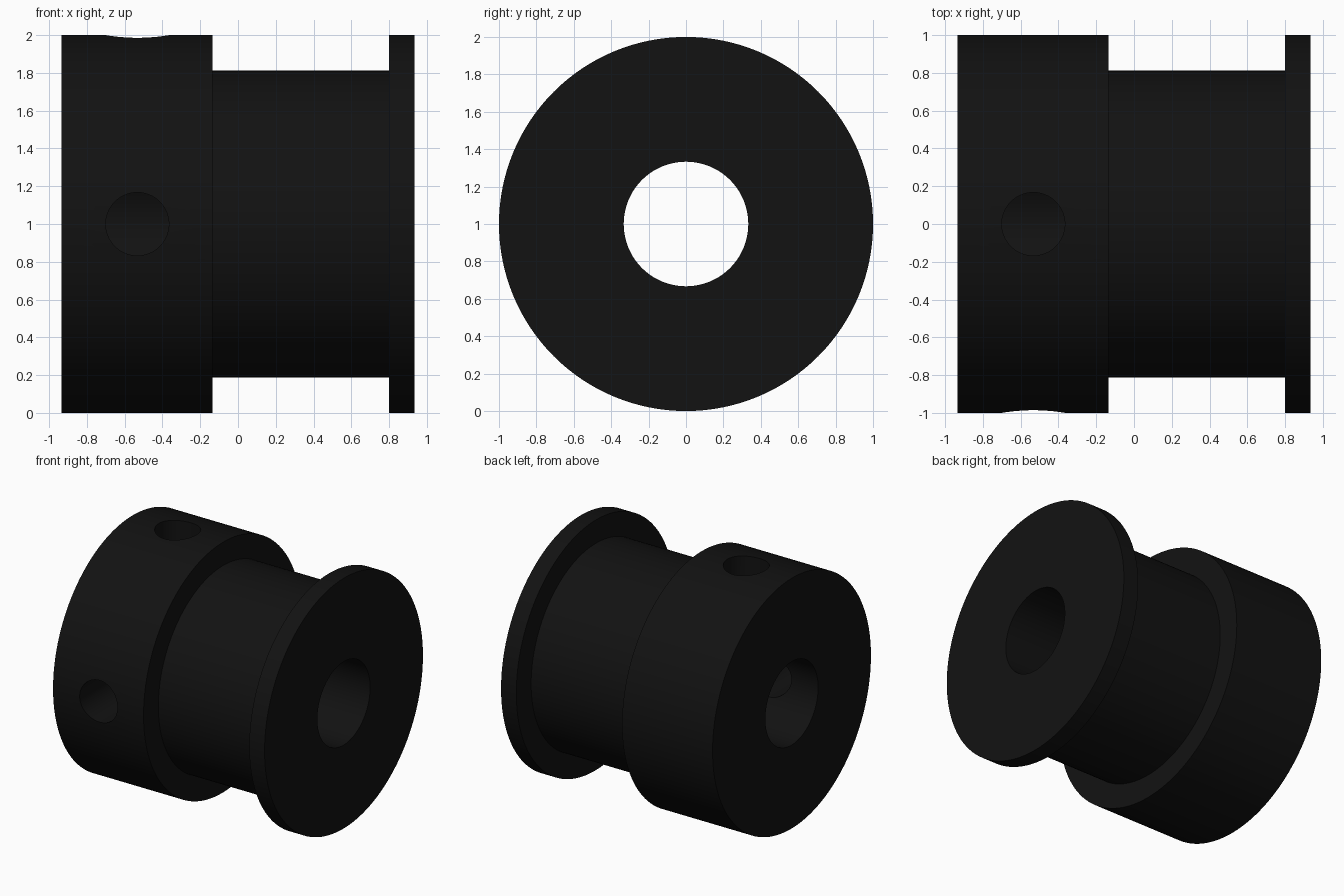
import bpy, bmesh
from math import pi, sin, cos, radians

if "Cube" in bpy.data.objects:
    bpy.data.objects.remove(bpy.data.objects["Cube"])

SEGMENTS = 128
AXIS_Z = 1.0
HOLE_X, HOLE_R = -0.533, 0.167


def lathe_x(name, profile):
    """Revolve a closed (x, radius) profile around the horizontal axis."""
    bm = bmesh.new()
    rings = []
    for i in range(SEGMENTS):
        a = 2 * pi * i / SEGMENTS
        rings.append([bm.verts.new((x, r * cos(a), AXIS_Z + r * sin(a))) for x, r in profile])
    n = len(profile)
    for i in range(SEGMENTS):
        p, q = rings[i], rings[(i + 1) % SEGMENTS]
        for j in range(n):
            k = (j + 1) % n
            bm.faces.new((p[j], p[k], q[k], q[j]))
    bmesh.ops.recalc_face_normals(bm, faces=bm.faces)
    mesh = bpy.data.meshes.new(name)
    bm.to_mesh(mesh)
    bm.free()
    obj = bpy.data.objects.new(name, mesh)
    bpy.context.collection.objects.link(obj)
    return obj


def drill(target, location, rotation):
    """Cut one radial screw hole from the outside into the bore."""
    bpy.ops.mesh.primitive_cylinder_add(vertices=64, radius=HOLE_R, depth=1.2,
                                        location=location, rotation=rotation)
    cutter = bpy.context.object
    cutter.name = "screw_hole_cutter"
    cutter.hide_render = True
    mod = target.modifiers.new("screw_hole", 'BOOLEAN')
    mod.operation = 'DIFFERENCE'
    mod.solver = 'EXACT'
    mod.object = cutter
    bpy.ops.object.select_all(action='DESELECT')
    target.select_set(True)
    bpy.context.view_layer.objects.active = target
    bpy.ops.object.modifier_apply(modifier=mod.name)
    bpy.data.objects.remove(cutter)


# Pulley body: thick hub, recessed belt seat, thin flange, through bore
pulley = lathe_x("pulley", [
    (-0.935, 0.333), (-0.935, 1.0), (-0.135, 1.0), (-0.135, 0.813),
    (0.8, 0.813), (0.8, 1.0), (0.935, 1.0), (0.935, 0.333),
])

# Set screw holes: one on top, one at the front
drill(pulley, (HOLE_X, 0, AXIS_Z + 0.6), (0, 0, 0))
drill(pulley, (HOLE_X, -0.6, AXIS_Z), (pi / 2, 0, 0))

bpy.ops.object.shade_smooth_by_angle(angle=radians(30))

# Black finish
black = bpy.data.materials.new("black")
black.diffuse_color = (0.006, 0.006, 0.006, 1)
black.use_nodes = True
black.node_tree.nodes["Principled BSDF"].inputs["Base Color"].default_value = black.diffuse_color
pulley.data.materials.clear()
pulley.data.materials.append(black)
